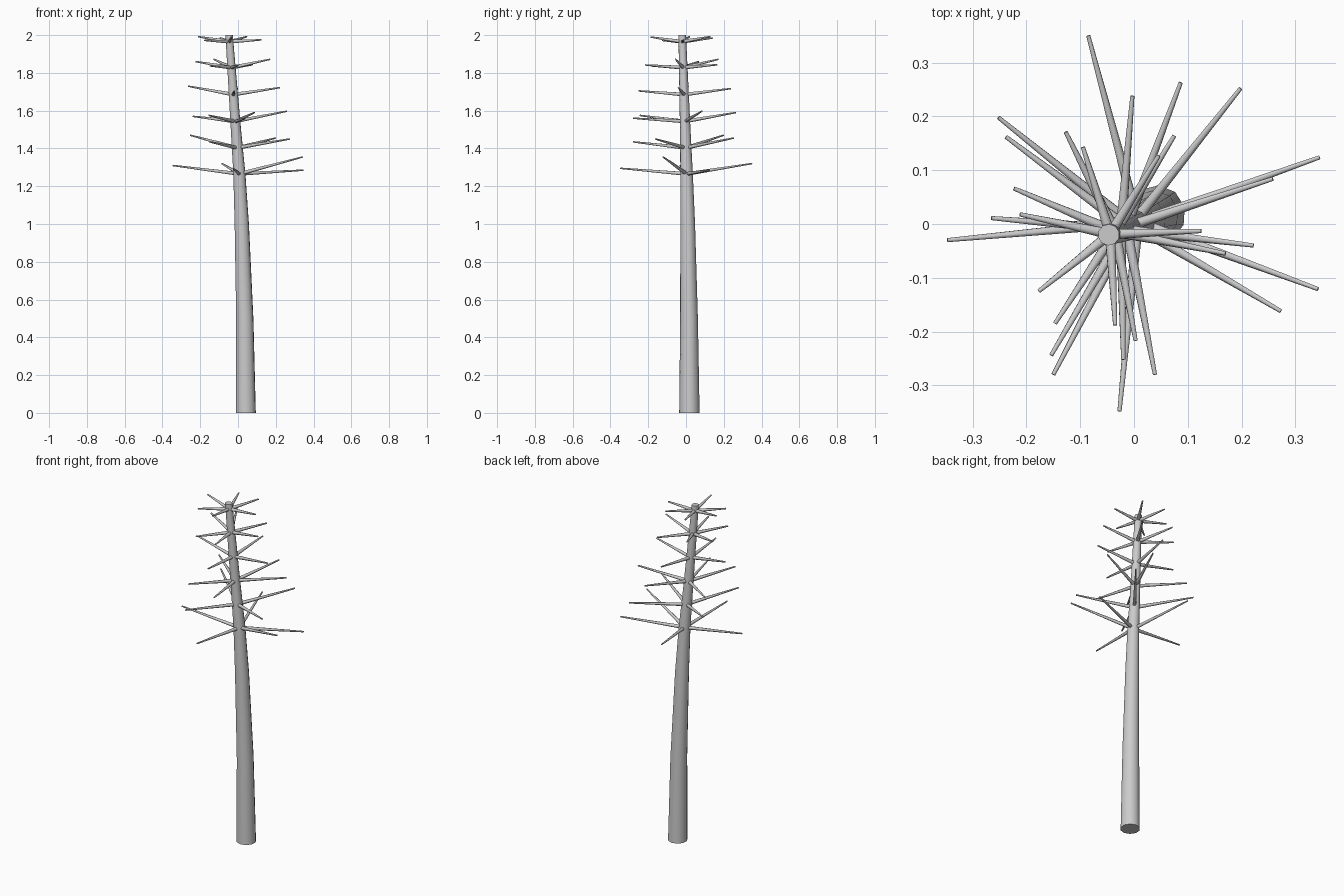
import bpy, bmesh, math
from mathutils import Vector

if "Cube" in bpy.data.objects:
    bpy.data.objects.remove(bpy.data.objects["Cube"])

bark = bpy.data.materials.new("grey bark")
bark.diffuse_color = (0.6, 0.6, 0.6, 1)
bark.use_nodes = True
bark.node_tree.nodes["Principled BSDF"].inputs["Base Color"].default_value = bark.diffuse_color

# leaning trunk axis: x, y, z, radius
TRUNK = [(.042, .018, 0, .054), (.036, .016, .5, .047), (.02, .009, 1.0, .039),
         (.007, .003, 1.27, .033), (-.011, -.004, 1.5, .028), (-.047, -.02, 2.0, .02)]


def axis_at(z):
    for a, b in zip(TRUNK, TRUNK[1:]):
        if z <= b[2]:
            return Vector(a[:3]).lerp(Vector(b[:3]), (z - a[2]) / (b[2] - a[2]))


def tube(name, stations, sides, level=False):
    """Capped tapered tube through (x, y, z, radius) stations."""
    bm = bmesh.new()
    d = (Vector(stations[-1][:3]) - Vector(stations[0][:3])).normalized()
    u, v = Vector((1, 0, 0)), Vector((0, 1, 0))
    if not level:
        u = d.cross(Vector((0, 0, 1))).normalized()
        v = d.cross(u)
    rings = []
    for x, y, z, r in stations:
        ring = []
        for i in range(sides):
            t = math.tau * (i + .4) / sides
            ring.append(bm.verts.new(Vector((x, y, z)) + (u * math.cos(t) + v * math.sin(t)) * r))
        rings.append(ring)
    for a, b in zip(rings, rings[1:]):
        for i in range(sides):
            j = (i + 1) % sides
            bm.faces.new((a[i], a[j], b[j], b[i]))
    bm.faces.new(rings[0][::-1])
    bm.faces.new(rings[-1])
    bmesh.ops.recalc_face_normals(bm, faces=bm.faces)
    me = bpy.data.meshes.new(name)
    bm.to_mesh(me)
    bm.free()
    me.materials.append(bark)
    ob = bpy.data.objects.new(name, me)
    bpy.context.collection.objects.link(ob)
    bpy.ops.object.select_all(action='DESELECT')
    ob.select_set(True)
    bpy.context.view_layer.objects.active = ob
    bpy.ops.object.shade_smooth_by_angle(angle=math.radians(50))


tube("trunk", TRUNK, 10, level=True)

# whorls of branches: start height -> branch tips
WHORLS = {
    1.265: [(-.085, .35, 1.32), (.345, .124, 1.285), (.342, -.121, 1.355),
            (-.027, -.348, 1.295), (-.347, -.03, 1.31)],
    1.403: [(.198, .252, 1.455), (.273, -.162, 1.45), (-.15, -.28, 1.435), (-.252, .198, 1.47)],
    1.543: [(.087, .263, 1.59), (.258, .084, 1.597), (.039, -.28, 1.56),
            (-.238, .162, 1.57), (-.154, -.244, 1.575)],
    1.685: [(-.003, .238, 1.717), (-.02, -.252, 1.705), (-.265, .011, 1.73), (.222, -.04, 1.722)],
    1.828: [(-.223, .066, 1.86), (.17, -.055, 1.872), (.003, -.217, 1.842),
            (.075, .164, 1.843), (-.127, .171, 1.872), (-.147, -.185, 1.837)],
    1.965: [(-.212, .018, 1.992), (.125, -.013, 1.975), (-.035, -.188, 1.99),
            (-.095, .143, 1.985), (-.177, -.125, 1.972), (.046, .127, 1.992)],
}
for w, (z, tips) in enumerate(WHORLS.items(), 1):
    base = axis_at(z)
    for n, tip in enumerate(tips, 1):
        tube(f"branch_{w}_{n}", [(*base, .0105), (*tip, .004)], 8)
